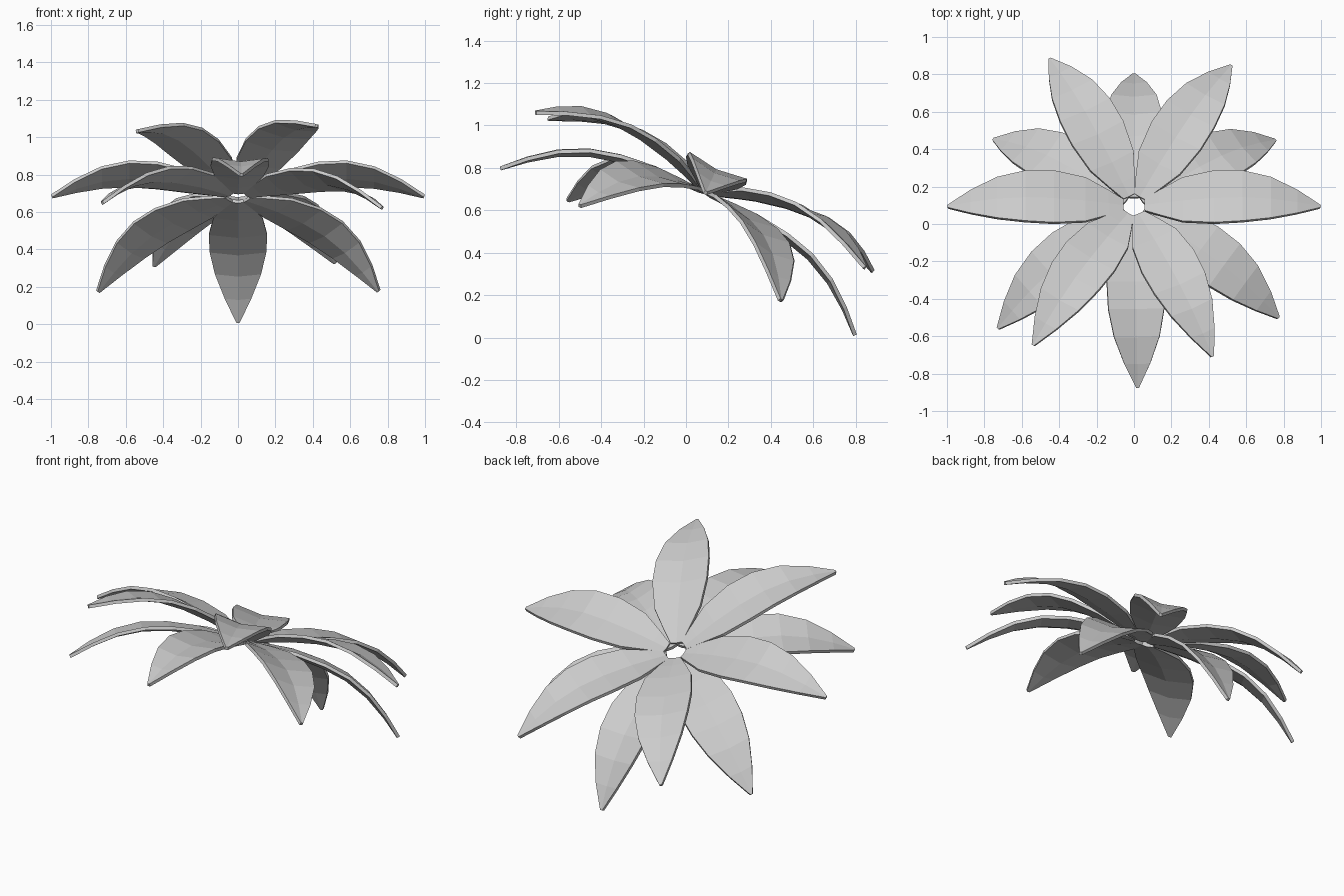
import bpy
import bmesh
from math import radians
from mathutils import Matrix

cube = bpy.data.objects.get("Cube")
if cube:
    bpy.data.objects.remove(cube, do_unlink=True)

# Single grey for the whole flower
grey = bpy.data.materials.new("petal_grey")
grey.use_nodes = True
colour = (0.6, 0.6, 0.6, 1)
grey.diffuse_color = colour
grey.node_tree.nodes["Principled BSDF"].inputs["Base Color"].default_value = colour

# Petal rows: distance from centre, half width, rim height
ROWS = [(0.06, 0.035, 0.0), (0.14, 0.075, 0.03), (0.26, 0.13, 0.07),
        (0.43, 0.155, 0.105), (0.58, 0.15, 0.115), (0.73, 0.122, 0.093),
        (0.87, 0.07, 0.043), (0.995, 0.008, -0.018)]
CREASE = 0.14   # depth of the midrib fold relative to half width

# The flower head leans towards the back
HEAD = Matrix.Translation((0, 0.1, 0.7)) @ Matrix.Rotation(radians(-25.2), 4, 'X')


def petal(name, angle, length, droop):
    """Folded, arched leaf shape with a thin solid rim."""
    bm = bmesh.new()
    rows = []
    for r, half, h in ROWS:
        rows.append([bm.verts.new((r * length, side * half,
                                   h - (0 if side else CREASE * half)))
                     for side in (-1, 0, 1)])
    for a, b in zip(rows, rows[1:]):
        for i in range(2):
            bm.faces.new((a[i], b[i], b[i + 1], a[i + 1]))
    bm.transform(HEAD @ Matrix.Rotation(radians(angle), 4, 'Z')
                 @ Matrix.Rotation(radians(droop), 4, 'Y'))
    mesh = bpy.data.meshes.new(name)
    bm.to_mesh(mesh)
    bm.free()
    mesh.materials.append(grey)
    obj = bpy.data.objects.new(name, mesh)
    bpy.context.collection.objects.link(obj)
    solid = obj.modifiers.new("thickness", 'SOLIDIFY')
    solid.thickness = 0.018
    solid.offset = 0


# Upper ring, nearly level with the head
for i, angle in enumerate((0, 58, 117.3, 180, 236.6, 295.4)):
    petal(f"upper_petal_{i + 1}", angle, 1.0 if angle % 180 == 0 else 0.985, 0)

# Lower ring, drooping between the upper petals
for i, angle in enumerate((35.4, 90, 144.2, 218.3, 271.2, 326.5)):
    petal(f"lower_petal_{i + 1}", angle, 0.985, 18.4)
